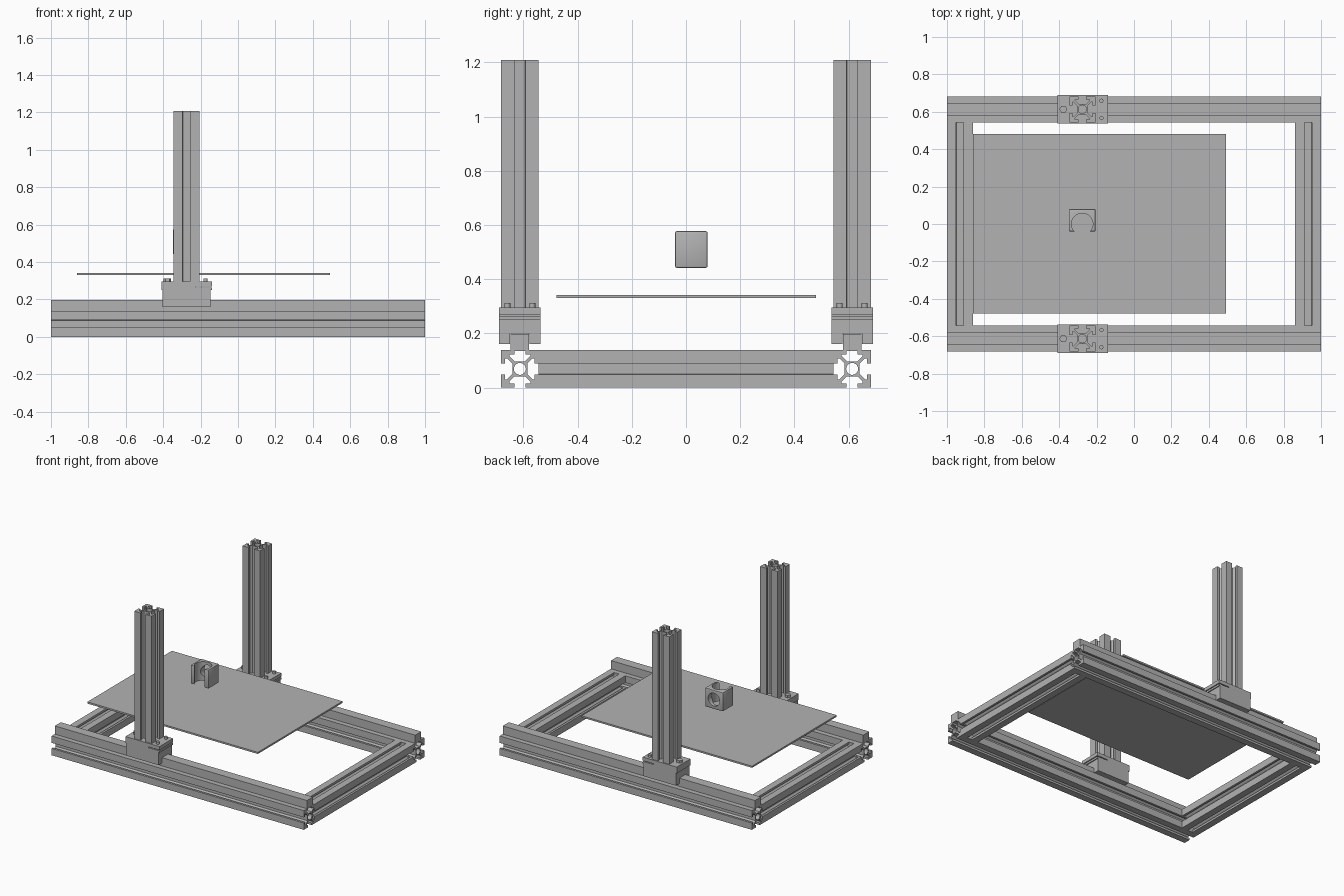
import bpy, bmesh, math
from mathutils import Matrix, Vector

cube = bpy.data.objects.get("Cube")
if cube:
    bpy.data.objects.remove(cube, do_unlink=True)

grey = bpy.data.materials.new("plain grey")
grey.use_nodes = True
COLOUR = (0.45, 0.45, 0.45, 1)
grey.diffuse_color = COLOUR
grey.node_tree.nodes["Principled BSDF"].inputs["Base Color"].default_value = COLOUR

# Axes of a profile plane (u, v) and its extrusion direction
PLANES = {"X": ((0, 1, 0), (0, 0, 1), (1, 0, 0)),
          "Y": ((1, 0, 0), (0, 0, 1), (0, 1, 0)),
          "Z": ((1, 0, 0), (0, 1, 0), (0, 0, 1))}


def finish(name, bm):
    bmesh.ops.recalc_face_normals(bm, faces=bm.faces)
    mesh = bpy.data.meshes.new(name)
    bm.to_mesh(mesh)
    bm.free()
    mesh.materials.append(grey)
    obj = bpy.data.objects.new(name, mesh)
    bpy.context.collection.objects.link(obj)
    return obj


def prism(name, loops, axis, start, end, centre=(0, 0)):
    """Extrude outlines (later ones are holes) along an axis."""
    u, v, w = (Vector(a) for a in PLANES[axis])
    bm = bmesh.new()
    edges = []
    for loop in loops:
        vs = [bm.verts.new(u * (a + centre[0]) + v * (b + centre[1]) + w * start)
              for a, b in loop]
        edges += [bm.edges.new((p, q)) for p, q in zip(vs, vs[1:] + vs[:1])]
    bmesh.ops.triangle_fill(bm, edges=edges, use_beauty=True)
    new = bmesh.ops.extrude_face_region(bm, geom=bm.faces[:])["geom"]
    moved = [g for g in new if isinstance(g, bmesh.types.BMVert)]
    bmesh.ops.translate(bm, verts=moved, vec=w * (end - start))
    return finish(name, bm)


def box(name, low, high):
    bm = bmesh.new()
    bmesh.ops.create_cube(bm, size=1)
    low, high = Vector(low), Vector(high)
    for vert in bm.verts:
        vert.co = (low + high) / 2 + vert.co * (high - low)
    return finish(name, bm)


def ring(radius, sides):
    return [(radius * math.cos(math.tau * i / sides), radius * math.sin(math.tau * i / sides))
            for i in range(sides)]


def slot_profile(half):
    """Square section with a T slot on each side and a round bore."""
    side = [(1, -1), (1, -.29), (.78, -.29), (.78, -.56), (.68, -.56), (.4, -.28)]
    side += [(a, -b) for a, b in reversed(side[1:])]
    outline = []
    for k in range(4):
        rot = Matrix.Rotation(k * math.pi / 2, 2)
        outline += [tuple(rot @ Vector(p) * half) for p in side]
    return [outline, ring(half * .32, 24)]


HALF = 0.069
RAIL_Y = 0.613
POST_X = -0.276
beam = slot_profile(HALF)

for s, label in ((-1, "front"), (1, "back")):
    y = s * RAIL_Y
    # Long beam with its guide rail
    prism(label + "_beam", beam, "X", -1, 1, (y, HALF))
    box(label + "_rail", (-1, y - .034, .135), (1, y + .034, .197))

    # Carriage straddling the rail
    saddle = [(-.077, .16), (-.036, .16), (-.036, .199), (.036, .199),
              (.036, .16), (.077, .16), (.077, .25), (-.077, .25)]
    prism(label + "_carriage", [saddle], "X", -.403, -.147, (y, 0))
    clamp = [(-.41, .25), (-.14, .25), (-.14, .264), (-.225, .264), (-.225, .27),
             (-.14, .27), (-.14, .295), (-.41, .295)]
    prism(label + "_clamp_plate", [clamp], "Y", y - .077, y + .077)

    # Upright post and clamp bolts
    prism(label + "_post", beam, "Z", .295, 1.208, (POST_X, y))
    prism(label + "_adjuster_nut", [ring(.021, 6)], "Z", .295, .312, (-.378, y))
    for dy in (-.046, .046):
        prism(label + "_bolt", [ring(.011, 16)], "Z", .295, .312, (-.174, y + dy))

# Cross beams between the long beams
for s, label in ((-1, "left_end"), (1, "right_end")):
    prism(label + "_beam", beam, "Y", HALF - RAIL_Y, RAIL_Y - HALF, (s * (1 - HALF), HALF))

# Flat work bed
box("bed_plate", (-.86, -.478, .33), (.492, .48, .342))

# Tool holder: softened block, vertical bore and round window in the back
holder = box("tool_holder", (-.348, -.04, .442), (-.206, .08, .577))
bevel = holder.modifiers.new("soft_edges", "BEVEL")
bevel.width, bevel.segments = .006, 2
cutters = [prism("bore_cutter", [ring(.057, 40)], "Z", .4, .62, (-.277, 0)),
           prism("window_cutter", [ring(.046, 32)], "Y", 0, .12, (-.277, .51))]
for cutter in cutters:
    cut = holder.modifiers.new(cutter.name, "BOOLEAN")
    cut.object, cut.operation, cut.solver = cutter, "DIFFERENCE", "EXACT"
bpy.context.view_layer.objects.active = holder
for name in [m.name for m in holder.modifiers]:
    bpy.ops.object.modifier_apply(modifier=name)
for cutter in cutters:
    bpy.data.objects.remove(cutter, do_unlink=True)

# Keep curved bores and bolts smooth, everything else crisp
bpy.ops.object.select_all(action="DESELECT")
for obj in bpy.context.collection.objects:
    if obj.type == "MESH":
        obj.select_set(True)
bpy.ops.object.shade_smooth_by_angle(angle=math.radians(30))
